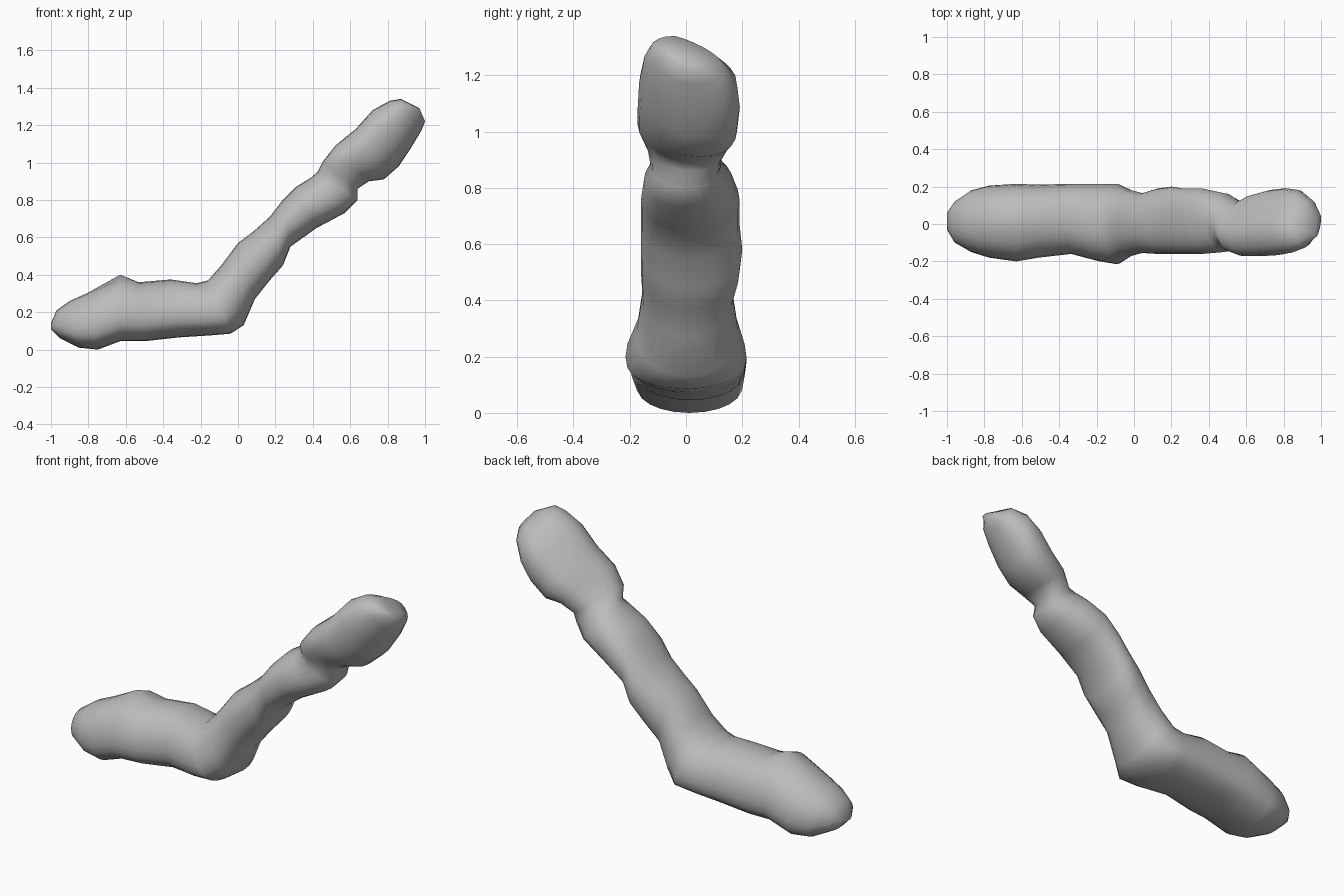
import bpy
import bmesh
import math

SIDES = 24

cube = bpy.data.objects.get("Cube")
if cube:
    bpy.data.objects.remove(cube, do_unlink=True)

# Stations along the limb: upper edge x, z; lower edge x, z; front y; back y
lower_limb = [
    (-1, .14, -1, .11, -.03, .06),
    (-.97, .21, -.95, .06, -.1, .12),
    (-.9, .26, -.85, .01, -.15, .18),
    (-.81, .3, -.75, 0, -.18, .205),
    (-.63, .38, -.63, .045, -.2, .215),
    (-.53, .36, -.5, .045, -.18, .21),
    (-.36, .375, -.32, .065, -.16, .215),
    (-.22, .355, -.16, .075, -.2, .215),
    (-.16, .37, -.04, .085, -.215, .215),
]
upper_limb = [
    (-.09, .45, .03, .13, -.175, .185),
    (0, .57, .09, .27, -.155, .165),
    (.08, .63, .17, .37, -.16, .19),
    (.17, .71, .24, .45, -.16, .2),
    (.24, .8, .28, .55, -.16, .19),
    (.31, .87, .42, .65, -.16, .19),
    (.39, .92, .57, .73, -.15, .165),
    (.425, .95, .64, .8, -.125, .125),
]
rounded_end = [
    (.45, 1, .64, .86, -.135, .115),
    (.52, 1.09, .7, .9, -.165, .15),
    (.63, 1.18, .78, .91, -.165, .175),
    (.72, 1.28, .86, .98, -.16, .185),
    (.81, 1.33, .92, 1.07, -.145, .175),
    (.87, 1.34, .98, 1.17, -.12, .12),
    (.97, 1.29, 1, 1.22, -.05, .03),
]


def softened(value, power):
    """Make a round section slightly fuller at its corners."""
    return math.copysign(abs(value) ** power, value)


def add_ring(bm, station, sag=0, lean=0, slope=0):
    """Add one section; sag lowers its widest part, lean tips the upper
    edge forward and slope lowers the upper back."""
    top_x, top_z, low_x, low_z, front, back = station
    ring = []
    for i in range(SIDES):
        angle = math.tau * i / SIDES
        across = softened(math.cos(angle), 0.9)
        up = softened(math.sin(angle), 0.9)
        y = (front + back) / 2 + across * (back - front) / 2 - lean * up
        up -= slope * max(across, 0) * max(up, 0)
        up -= sag * abs(across) * (1 - up * up)
        x = (top_x + low_x) / 2 + up * (top_x - low_x) / 2
        z = (top_z + low_z) / 2 + up * (top_z - low_z) / 2
        ring.append(bm.verts.new((x, y, z)))
    return ring


# Material
grey = bpy.data.materials.new("plain grey")
grey.use_nodes = True
colour = (0.5, 0.5, 0.5, 1)
grey.diffuse_color = colour
grey.node_tree.nodes["Principled BSDF"].inputs["Base Color"].default_value = colour

# Skin lofted through all the stations
bm = bmesh.new()
rings = [add_ring(bm, station, sag=0.2) for station in lower_limb]
rings += [add_ring(bm, station) for station in upper_limb]
rings += [add_ring(bm, station, lean=0.04, slope=0.35) for station in rounded_end]
for ring, following in zip(rings, rings[1:]):
    for i in range(SIDES):
        j = (i + 1) % SIDES
        bm.faces.new((ring[i], ring[j], following[j], following[i]))
bm.faces.new(rings[0])
bm.faces.new(rings[-1])

# Small knob on the upper side of the lower limb
peak = max(rings[4], key=lambda vert: vert.co.z)
peak.co.z += 0.02

bmesh.ops.recalc_face_normals(bm, faces=bm.faces)
for face in bm.faces:
    face.smooth = True

mesh = bpy.data.meshes.new("bent_limb")
bm.to_mesh(mesh)
bm.free()
mesh.materials.append(grey)
limb = bpy.data.objects.new("bent_limb", mesh)
bpy.context.collection.objects.link(limb)
